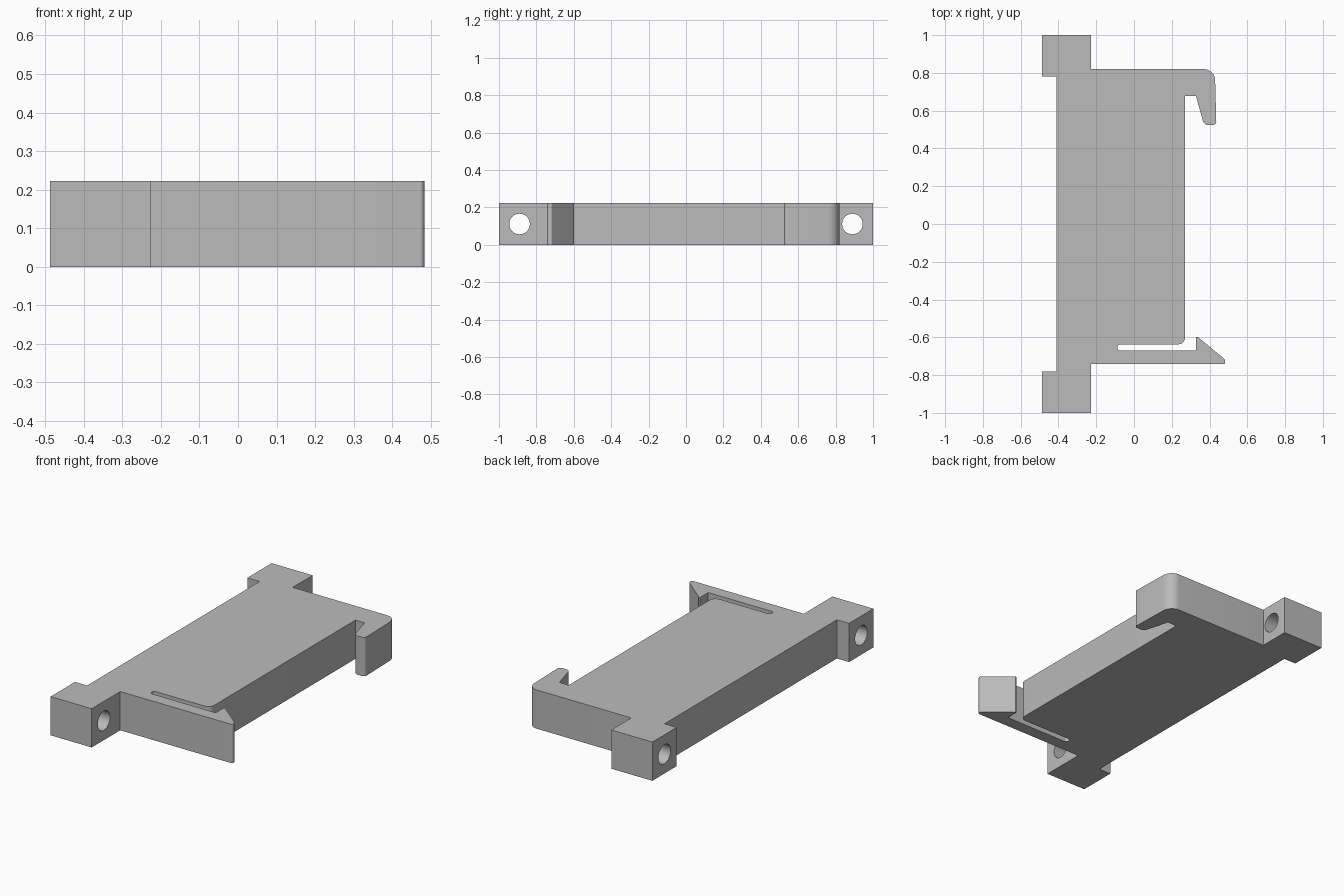
import bpy, bmesh, math
from mathutils import Vector, Matrix

cube = bpy.data.objects.get("Cube")
if cube:
    bpy.data.objects.remove(cube, do_unlink=True)

HEIGHT = 0.222

grey = bpy.data.materials.new("plain grey")
grey.use_nodes = True
colour = (0.5, 0.5, 0.5, 1)
grey.diffuse_color = colour
grey.node_tree.nodes["Principled BSDF"].inputs["Base Color"].default_value = colour


def make_object(name, bm):
    bmesh.ops.recalc_face_normals(bm, faces=bm.faces)
    mesh = bpy.data.meshes.new(name)
    bm.to_mesh(mesh)
    bm.free()
    mesh.materials.append(grey)
    obj = bpy.data.objects.new(name, mesh)
    bpy.context.collection.objects.link(obj)
    return obj


def rounded(corners, steps=8):
    """Turn (x, y, radius) corners into an outline with true arc fillets."""
    out = []
    for i, (x, y, r) in enumerate(corners):
        p = Vector((x, y))
        if r == 0:
            out.append(p)
            continue
        a = (Vector(corners[i - 1][:2]) - p).normalized()
        b = (Vector(corners[(i + 1) % len(corners)][:2]) - p).normalized()
        half = a.angle(b) / 2
        centre = p + (a + b).normalized() * (r / math.sin(half))
        start = p + a * (r / math.tan(half)) - centre
        end = p + b * (r / math.tan(half)) - centre
        sweep = start.angle_signed(end)
        for k in range(steps + 1):
            out.append(centre + Matrix.Rotation(-sweep * k / steps, 2) @ start)
    return out


# Outline, anticlockwise from the front left ear
outline = [
    (-0.487, -1, 0), (-0.227, -1, 0), (-0.227, -0.742, 0),           # front ear
    (0.483, -0.742, 0.012), (0.483, -0.718, 0.01),                   # latch tip
    (0.338, -0.598, 0), (0.329, -0.598, 0), (0.329, -0.671, 0),      # latch barb
    (-0.088, -0.671, 0.016), (-0.088, -0.637, 0.016),                # flex slot
    (0.27, -0.637, 0.035), (0.27, 0.677, 0), (0.328, 0.677, 0),      # body edge
    (0.371, 0.524, 0.03), (0.436, 0.524, 0.018), (0.428, 0.82, 0.06),  # hook
    (-0.227, 0.82, 0), (-0.227, 1, 0), (-0.487, 1, 0),               # back ear
    (-0.487, 0.78, 0), (-0.41, 0.78, 0),
    (-0.41, -0.78, 0), (-0.487, -0.78, 0),
]

bm = bmesh.new()
face = bm.faces.new([bm.verts.new((p.x, p.y, 0)) for p in rounded(outline)])
top = bmesh.ops.extrude_face_region(bm, geom=[face])["geom"]
bmesh.ops.translate(bm, vec=(0, 0, HEIGHT),
                    verts=[v for v in top if isinstance(v, bmesh.types.BMVert)])
bracket = make_object("clip_bracket", bm)

# Screw holes through both ears
bm = bmesh.new()
for side in (-1, 1):
    place = Matrix.Translation((-0.357, side * 0.89, HEIGHT / 2)) @ Matrix.Rotation(math.pi / 2, 4, "Y")
    bmesh.ops.create_cone(bm, cap_ends=True, segments=48, radius1=0.055,
                          radius2=0.055, depth=0.5, matrix=place)
cutter = make_object("screw_hole_cutter", bm)
cutter.hide_render = True

holes = bracket.modifiers.new("screw_holes", "BOOLEAN")
holes.operation = "DIFFERENCE"
holes.solver = "EXACT"
holes.object = cutter
bpy.ops.object.select_all(action="DESELECT")
bpy.context.view_layer.objects.active = bracket
bracket.select_set(True)
bpy.ops.object.modifier_apply(modifier=holes.name)
bpy.data.objects.remove(cutter, do_unlink=True)
bpy.ops.object.shade_smooth_by_angle(angle=math.radians(30))
